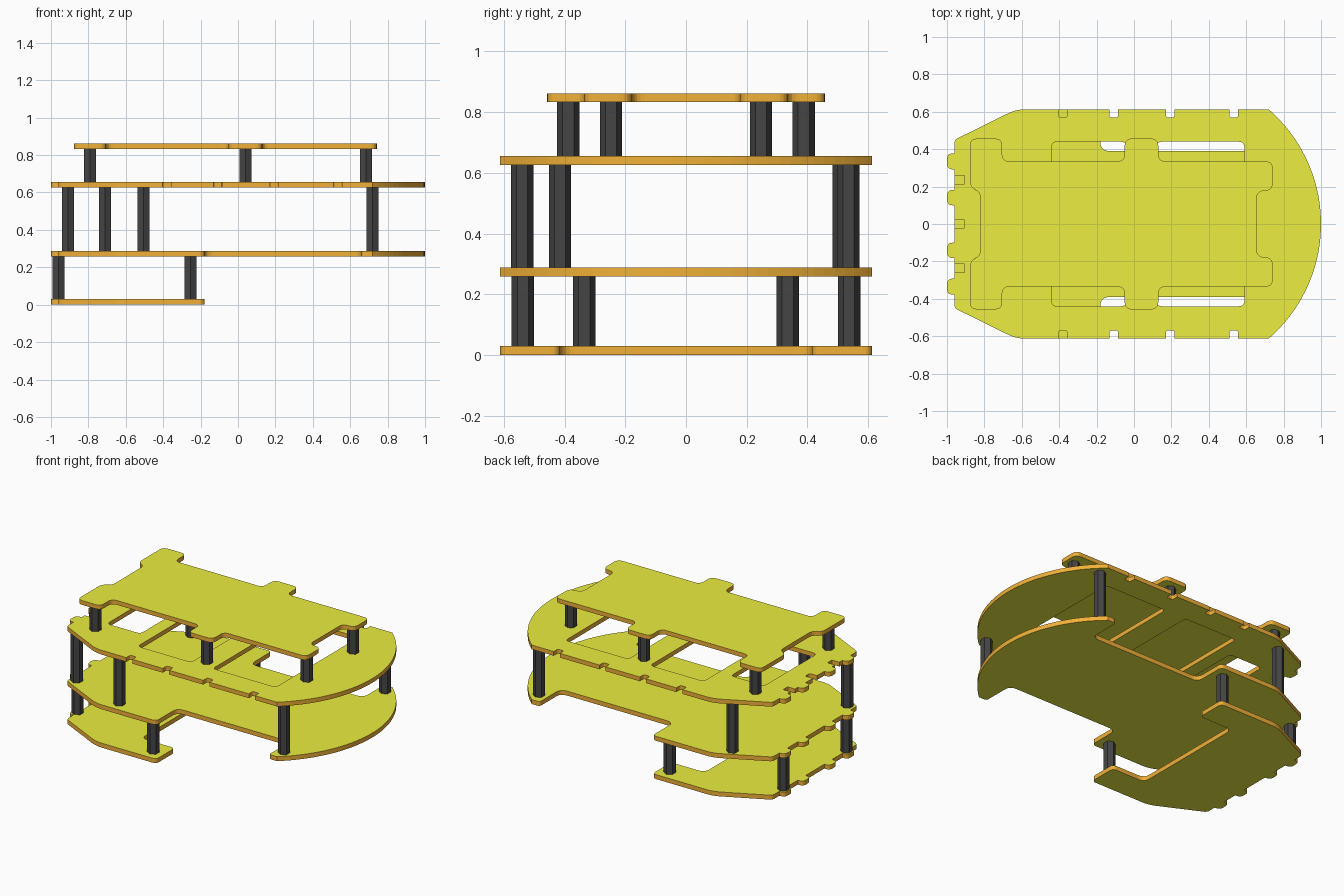
import bpy, bmesh
from math import sin, cos, atan2, pi
from mathutils import Vector

if "Cube" in bpy.data.objects:
    bpy.data.objects.remove(bpy.data.objects["Cube"])


def material(name, rgb):
    m = bpy.data.materials.new(name)
    m.diffuse_color = (*rgb, 1)
    m.use_nodes = True
    m.node_tree.nodes["Principled BSDF"].inputs["Base Color"].default_value = m.diffuse_color
    return m


YELLOW = material("yellow_face", (0.84, 0.85, 0.05))
ORANGE = material("orange_edge", (0.88, 0.44, 0.04))
DARK = material("dark_post", (0.06, 0.06, 0.06))


def rounded(points, steps=5):
    """Outline of (x, y, radius) corners with the corners rounded."""
    out = []
    for i, (x, y, r) in enumerate(points):
        p = Vector((x, y))
        if r == 0:
            out.append(p)
            continue
        a = Vector(points[i - 1][:2]) - p
        b = Vector(points[(i + 1) % len(points)][:2]) - p
        a, b = p + a.normalized() * r, p + b.normalized() * r
        for k in range(steps + 1):
            t = k / steps
            out.append(a * (1 - t) ** 2 + p * (2 * t * (1 - t)) + b * t * t)
    return out


def mirrored(half):
    return half + [(x, -y, r) for x, y, r in reversed(half)]


def rect(x0, x1, half_y, r=0.03):
    return [(x0, -half_y, r), (x1, -half_y, r), (x1, half_y, r), (x0, half_y, r)]


def plate(name, loops, z0, z1):
    bm = bmesh.new()
    for loop in loops:
        vs = [bm.verts.new((p.x, p.y, z0)) for p in map(Vector, rounded(loop))]
        for i, v in enumerate(vs):
            bm.edges.new((vs[i - 1], v))
    bmesh.ops.triangle_fill(bm, edges=bm.edges[:], use_beauty=True, use_dissolve=False)
    ext = bmesh.ops.extrude_face_region(bm, geom=bm.faces[:])
    top = [g for g in ext["geom"] if isinstance(g, bmesh.types.BMVert)]
    bmesh.ops.translate(bm, verts=top, vec=(0, 0, z1 - z0))
    bmesh.ops.recalc_face_normals(bm, faces=bm.faces[:])
    for f in bm.faces:
        f.material_index = 0 if abs(f.normal.z) > 0.5 else 1
    me = bpy.data.meshes.new(name)
    bm.to_mesh(me)
    bm.free()
    me.materials.append(YELLOW)
    me.materials.append(ORANGE)
    bpy.context.collection.objects.link(bpy.data.objects.new(name, me))


def post(name, x, y, z0, z1):
    bpy.ops.mesh.primitive_cylinder_add(vertices=6, radius=0.037, depth=z1 - z0,
                                        location=(x, y, (z0 + z1) / 2))
    ob = bpy.context.object
    ob.name = name
    ob.data.materials.append(DARK)


W = 0.613                       # half width of the chassis
Z = [(0, 0.03), (0.258, 0.288), (0.626, 0.655), (0.833, 0.862)]


def rear_half(notched):
    """Rear edge with rounded tabs, from the centre line to the side edge."""
    pts = [(-0.905, 0.023, 0.008), (-0.96, 0.023, 0)] if notched else []
    pts += [(-0.96, 0.1, 0), (-1, 0.1, 0.032), (-1, 0.182, 0.032), (-0.96, 0.182, 0)]
    if notched:
        pts += [(-0.96, 0.212, 0), (-0.905, 0.212, 0.008),
                (-0.905, 0.26, 0.008), (-0.96, 0.26, 0)]
    pts += [(-0.96, 0.292, 0), (-1, 0.292, 0.032), (-1, 0.378, 0.032), (-0.96, 0.378, 0)]
    return pts + [(-0.96, 0.45, 0.02), (-0.63, W, 0.05)]


# Front arc shared by the two long plates
R = (0.28 ** 2 + W ** 2) / 0.56
A = atan2(W, R - 0.28)
arc = [(1 - R + R * cos(A * (1 - k / 16.5)), R * sin(A * (1 - k / 16.5)), 0)
       for k in range(17)]

# Bottom plate with a U-shaped opening to the front
plate("bottom_plate", [mirrored(rear_half(False) + [
    (-0.18, W, 0.03), (-0.18, 0.415, 0.03), (-0.43, 0.415, 0.05)])], *Z[0])

# Middle plate with wheel cut-outs
plate("middle_plate", [mirrored(rear_half(False) + [
    (-0.18, W, 0.03), (-0.18, 0.39, 0.05), (0.66, 0.39, 0.05), (0.66, W, 0.02)] + arc)], *Z[1])

# Upper plate with edge notches and three openings
side = []
for x in (-0.38, -0.108, 0.193, 0.533):
    side += [(x - 0.023, W, 0), (x - 0.023, W - 0.043, 0.012),
             (x + 0.023, W - 0.043, 0.012), (x + 0.023, W, 0)]
plate("upper_plate", [mirrored(rear_half(True) + side + arc),
                      rect(-0.78, -0.53, 0.28), rect(-0.44, -0.04, 0.44),
                      rect(0.12, 0.59, 0.44)], *Z[2])

# Top plate with ears
c = 0.04
plate("top_plate", [mirrored([
    (-0.82, 0.175, c), (-0.877, 0.19, c), (-0.877, 0.457, c), (-0.705, 0.457, c),
    (-0.705, 0.335, c), (-0.05, 0.335, c), (-0.05, 0.457, c), (0.13, 0.457, c),
    (0.13, 0.335, c), (0.742, 0.335, c), (0.742, 0.18, c), (0.655, 0.175, c)])], *Z[3])

# Hexagonal posts between the plates
levels = {
    "lower_post": [(x, s * y) for x, y in ((-0.96, 0.335), (-0.255, 0.537)) for s in (1, -1)],
    "middle_post": [(-0.91, -0.415), (-0.71, 0.52), (-0.505, -0.54), (0.72, 0.535), (0.72, -0.54)],
    "upper_post": [(x, s * y) for x, y in ((-0.79, 0.388), (0.04, 0.388), (0.685, 0.247))
                   for s in (1, -1)],
}
for i, (name, spots) in enumerate(levels.items()):
    for n, (x, y) in enumerate(spots):
        post(f"{name}_{n + 1}", x, y, Z[i][1], Z[i + 1][0])
